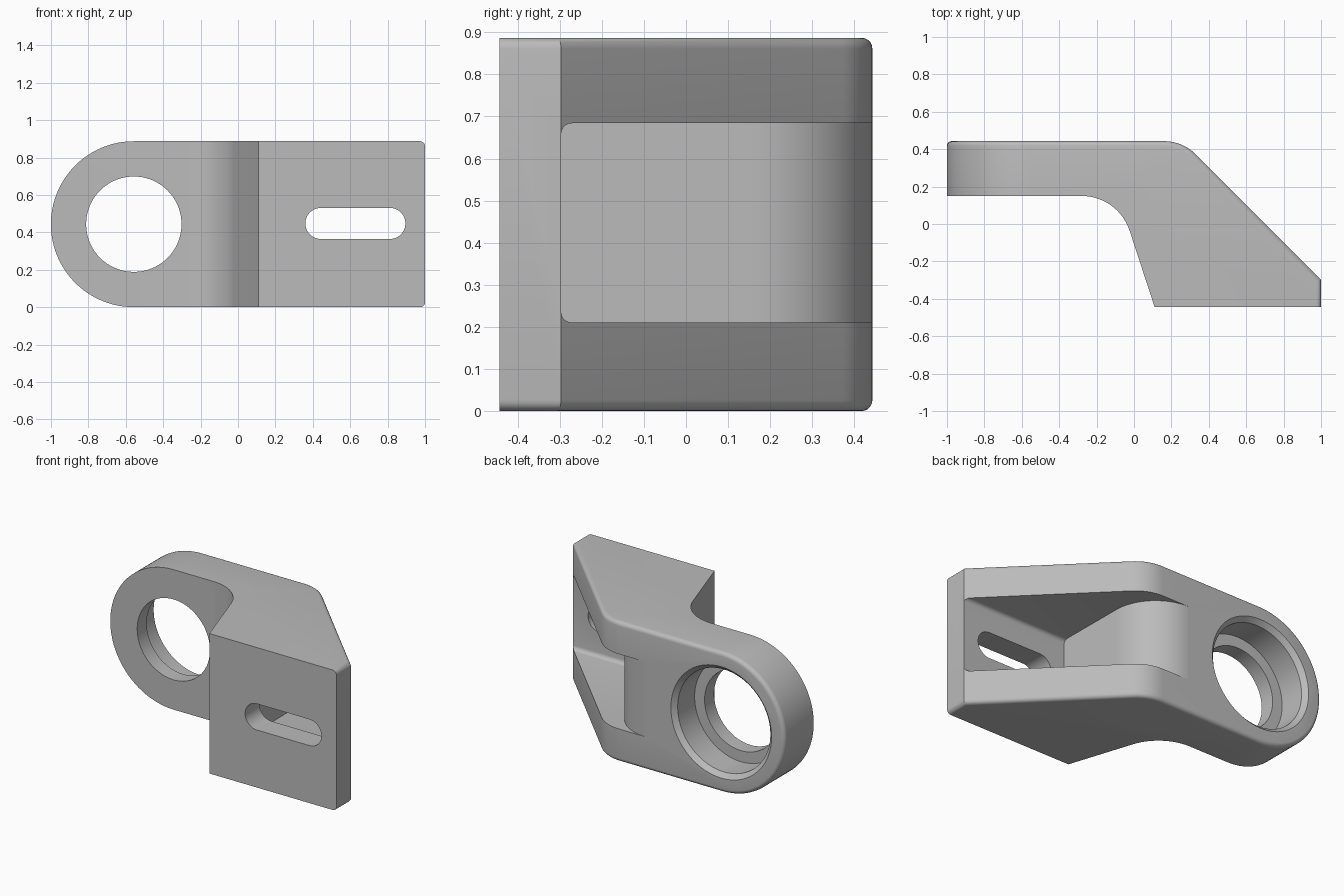
import bpy, bmesh
from math import sin, cos, pi, radians
from mathutils import Vector

if "Cube" in bpy.data.objects:
    bpy.data.objects.remove(bpy.data.objects["Cube"])

H = 0.887          # overall height
MID = H / 2
BACK, FRONT = 0.443, -0.443
FLOOR = -0.297     # rear of the mounting plate
RING_X = -0.557
FILLET = 0.026

grey = bpy.data.materials.new("plain_grey")
grey.use_nodes = True
grey.diffuse_color = (0.5, 0.5, 0.5, 1)
grey.node_tree.nodes["Principled BSDF"].inputs["Base Color"].default_value = (0.5, 0.5, 0.5, 1)


def arc(cx, cy, r, start, end, n):
    """Points on an arc, angles in degrees."""
    angles = [radians(start + (end - start) * i / n) for i in range(n + 1)]
    return [(cx + r * cos(a), cy + r * sin(a)) for a in angles]


def prism(points, axis, lo, hi):
    """Extrude a 2D outline along y (outline in x,z) or z (outline in x,y)."""
    bm = bmesh.new()
    place = (lambda p: (p[0], p[1], lo)) if axis == "z" else (lambda p: (p[0], lo, p[1]))
    face = bm.faces.new([bm.verts.new(place(p)) for p in points])
    out = bmesh.ops.extrude_face_region(bm, geom=[face])
    shift = Vector((0, 0, hi - lo)) if axis == "z" else Vector((0, hi - lo, 0))
    bmesh.ops.translate(bm, vec=shift, verts=[v for v in out["geom"] if isinstance(v, bmesh.types.BMVert)])
    bmesh.ops.recalc_face_normals(bm, faces=bm.faces)
    return bm


def make_object(name, bm):
    mesh = bpy.data.meshes.new(name)
    bm.to_mesh(mesh)
    bm.free()
    obj = bpy.data.objects.new(name, mesh)
    obj.data.materials.append(grey)
    bpy.context.collection.objects.link(obj)
    return obj


def boolean(target, cutter, operation):
    """Apply a boolean and remove the helper."""
    cutter.hide_render = True
    mod = target.modifiers.new("cut", "BOOLEAN")
    mod.operation, mod.solver, mod.object = operation, "EXACT", cutter
    bpy.context.view_layer.objects.active = target
    bpy.ops.object.modifier_apply(modifier=mod.name)
    bpy.data.objects.remove(cutter)


def fillet(bm, edges, width):
    bmesh.ops.bevel(bm, geom=edges, offset=width, offset_type="OFFSET",
                    segments=5, profile=0.5, affect="EDGES", clamp_overlap=True)


# Cranked bracket body, drawn in plan
plan = [(-1.1, BACK), (-1.1, 0.15)]
plan += arc(-0.28, -0.12, 0.27, 90, 18, 14)
plan += [(0.11, FRONT), (1, FRONT), (1, FLOOR)]
plan += arc(0.16, BACK - 0.241, 0.241, 45, 90, 10)
body = make_object("bracket_body", prism(plan, "z", 0, H))

# Round the ring end
capsule = arc(RING_X, MID, MID, 90, 270, 48) + [(1.2, 0), (1.2, H)]
boolean(body, make_object("ring_outline", prism(capsule, "y", -1, 1)), "INTERSECT")

# Soften the rear outline and the edges of the plate end
bm = bmesh.new()
bm.from_mesh(body.data)
bmesh.ops.remove_doubles(bm, verts=bm.verts, dist=0.0005)
bmesh.ops.dissolve_limit(bm, angle_limit=radians(0.3), verts=bm.verts, edges=bm.edges)
bm.normal_update()


def is_rim(edge):
    if len(edge.link_faces) != 2:
        return False
    side, rear = sorted(edge.link_faces, key=lambda f: f.normal.y)
    rear_rim = rear.normal.y > 0.5 and abs(side.normal.y) < 0.1 and side.normal.x < 0.5
    end_rim = (all(v.co.x > 0.999 for v in edge.verts)
               and any(abs(f.normal.z) > 0.9 for f in edge.link_faces))
    return rear_rim or end_rim


fillet(bm, [e for e in bm.edges if is_rim(e)], FILLET)
bm.to_mesh(body.data)
bm.free()

# Rear pocket with a rounded inner wall and filleted floor edges
pocket_plan = [(0.264, FLOOR), (1.2, FLOOR), (1.2, 0.6), (-0.03, 0.6)]
pocket_plan += arc(-0.03, BACK - 0.29, 0.29, 89, 0, 20)
pocket = prism(pocket_plan, "z", 0.21, 0.684)
fillet(pocket, [e for e in pocket.edges
                if all(abs(v.co.y - FLOOR) < 0.001 for v in e.verts)
                and abs(e.verts[0].co.x - e.verts[1].co.x) > 0.5], FILLET)
boolean(body, make_object("pocket_cutter", pocket), "DIFFERENCE")

# Stepped bore with a chamfered rear mouth
bore = bmesh.new()
profile = [(0, 0), (0.255, 0), (0.255, 0.245), (0.325, 0.245),
           (0.325, 0.415), (0.385, 0.475), (0, 0.475)]
verts = [bore.verts.new((RING_X + r, y, MID)) for r, y in profile]
edges = [bore.edges.new(pair) for pair in zip(verts, verts[1:])]
bmesh.ops.spin(bore, geom=verts + edges, cent=(RING_X, 0, MID), axis=(0, 1, 0),
               angle=2 * pi, steps=72, use_merge=True)
bmesh.ops.remove_doubles(bore, verts=bore.verts, dist=0.0001)
bmesh.ops.recalc_face_normals(bore, faces=bore.faces)
boolean(body, make_object("bore_cutter", bore), "DIFFERENCE")

# Adjustment slot through the plate
slot = arc(0.443, MID + 0.004, 0.083, 90, 270, 20) + arc(0.812, MID + 0.004, 0.083, -90, 90, 20)
boolean(body, make_object("slot_cutter", prism(slot, "y", -0.6, -0.2)), "DIFFERENCE")

# Smooth curves, crisp corners
bpy.ops.object.select_all(action="DESELECT")
body.select_set(True)
bpy.context.view_layer.objects.active = body
bpy.ops.object.shade_smooth_by_angle(angle=radians(25))
